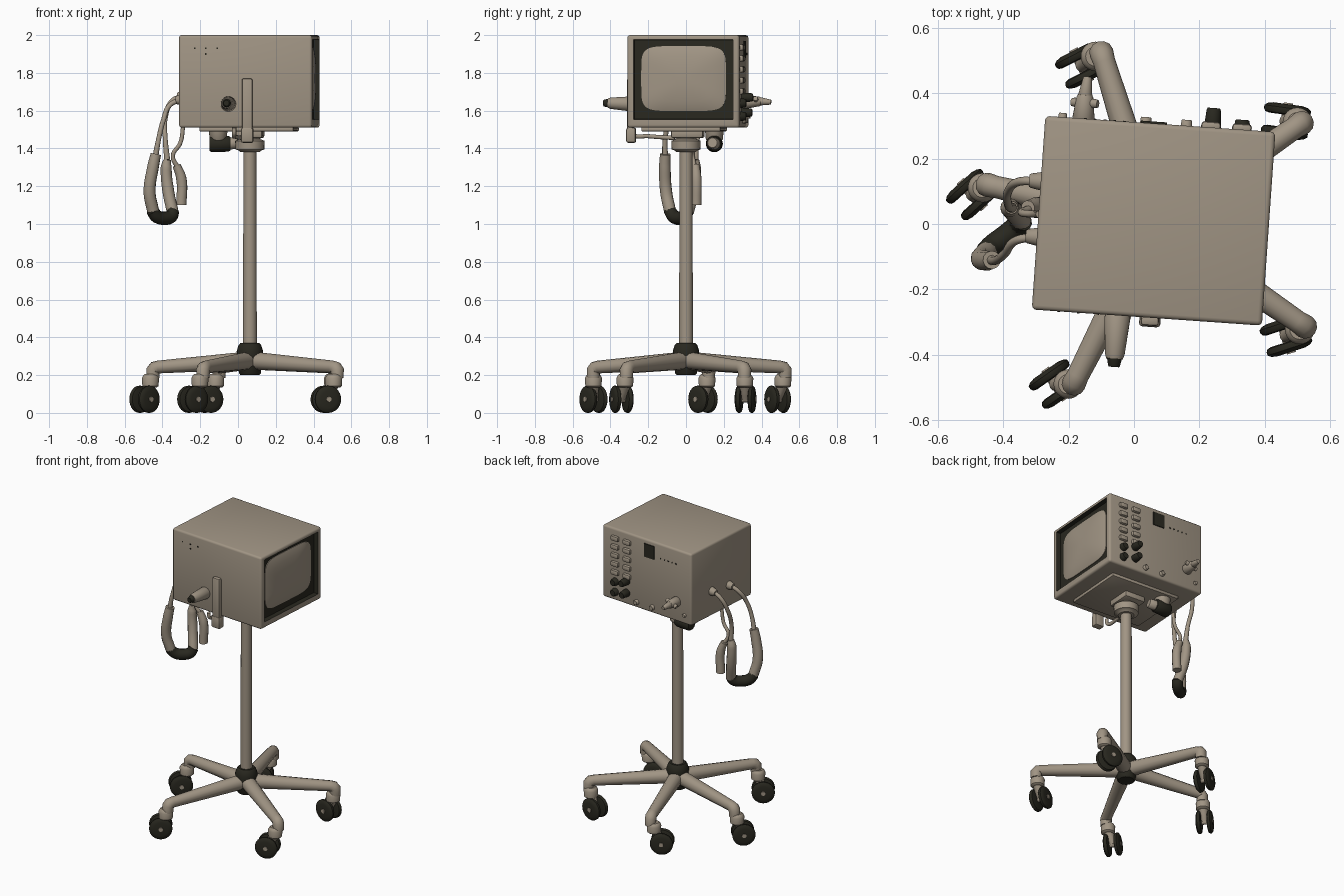
import bpy, bmesh, math
from mathutils import Vector, Matrix

if "Cube" in bpy.data.objects:
    bpy.data.objects.remove(bpy.data.objects["Cube"])


def material(name, rgb):
    m = bpy.data.materials.new(name)
    m.diffuse_color = (*rgb, 1)
    m.use_nodes = True
    m.node_tree.nodes["Principled BSDF"].inputs["Base Color"].default_value = m.diffuse_color
    return m


BEIGE = material("beige_grey", (0.355, 0.300, 0.232))
DARK = material("near_black", (0.022, 0.021, 0.014))

# monitor case is turned slightly about the pole
CASE = Matrix.Translation((0.06, 0.01, 0)) @ Matrix.Rotation(math.radians(-4.0), 4, 'Z')


def L(x, y, z):
    return CASE @ Vector((x, y, z))


def finish(name, bm, mats, matrix=None):
    if matrix:
        bm.transform(matrix)
    bmesh.ops.recalc_face_normals(bm, faces=bm.faces)
    me = bpy.data.meshes.new(name)
    bm.to_mesh(me)
    bm.free()
    for m in mats:
        me.materials.append(m)
    me.shade_smooth()
    me.set_sharp_from_angle(angle=math.radians(40))
    ob = bpy.data.objects.new(name, me)
    bpy.context.collection.objects.link(ob)
    return ob


def cube_bm(c, size, bev, seg=2):
    bm = bmesh.new()
    bmesh.ops.create_cube(bm, size=1)
    bmesh.ops.scale(bm, vec=size, verts=bm.verts)
    if bev:
        bmesh.ops.bevel(bm, geom=bm.edges[:], offset=bev, segments=seg, profile=0.5, affect='EDGES')
    bmesh.ops.translate(bm, vec=c, verts=bm.verts)
    return bm


def box(name, c, size, mat, bev=0.006):
    return finish(name, cube_bm(c, size, bev), [mat], CASE)


def lathe(name, a, b, profile, mat, seg=24):
    """Profile of (fraction along a-b, radius) spun round the axis a-b."""
    a, b = Vector(a), Vector(b)
    q = (b - a).to_track_quat('Z', 'Y').to_matrix()
    bm = bmesh.new()
    rings = []
    for t, r in profile:
        o = a.lerp(b, t)
        rings.append([bm.verts.new(o + q @ Vector((r * math.cos(k * math.tau / seg),
                     r * math.sin(k * math.tau / seg), 0))) for k in range(seg)])
    for r0, r1 in zip(rings, rings[1:]):
        for k in range(seg):
            bm.faces.new((r0[k], r0[(k + 1) % seg], r1[(k + 1) % seg], r1[k]))
    bm.faces.new(rings[0])
    bm.faces.new(rings[-1])
    return finish(name, bm, [mat])


def cyl(name, a, b, r0, r1, mat):
    return lathe(name, a, b, [(0, r0 * .85), (.1, r0), (.9, r1), (1, r1 * .85)], mat)


def tube(name, pts, mat, smooth=True):
    """Round tube through points (x, y, z, radius)."""
    cu = bpy.data.curves.new(name, 'CURVE')
    cu.dimensions = '3D'
    cu.bevel_depth = 1
    cu.bevel_resolution = 4
    cu.resolution_u = 8
    cu.use_fill_caps = True
    sp = cu.splines.new('BEZIER' if smooth else 'POLY')
    items = sp.bezier_points if smooth else sp.points
    items.add(len(pts) - 1)
    for p, (x, y, z, r) in zip(items, pts):
        p.co = (x, y, z) if smooth else (x, y, z, 1)
        p.radius = r
        if smooth:
            p.handle_left_type = p.handle_right_type = 'AUTO'
    tmp = bpy.data.objects.new(name + "_path", cu)
    bpy.context.collection.objects.link(tmp)
    bpy.context.view_layer.update()
    me = bpy.data.meshes.new_from_object(tmp.evaluated_get(bpy.context.evaluated_depsgraph_get()))
    bm = bmesh.new()
    bm.from_mesh(me)
    bpy.data.objects.remove(tmp)
    for f in bm.faces:
        f.material_index = 0
    return finish(name, bm, [mat])


# monitor case with a dark recess on the screen side
bm = cube_bm((0, 0, 1.755), (0.706, 0.594, 0.49), 0.014, 3)
face = max((f for f in bm.faces if f.normal.x > 0.99), key=lambda f: f.calc_area())
bmesh.ops.inset_region(bm, faces=[face], thickness=0.027)
bmesh.ops.translate(bm, vec=(0, 0, 0.009), verts=face.verts)
walls = bmesh.ops.inset_region(bm, faces=[face], thickness=0.004, depth=-0.03)['faces']
for f in walls + [face]:
    f.material_index = 1
finish("monitor_case", bm, [BEIGE, DARK], CASE)

# bulging picture tube
bm = bmesh.new()
rings = []
for s, x in ((1, .318), (1, .327), (.9, .334), (.7, .342), (.45, .348), (.2, .351)):
    ring = []
    for k in range(48):
        c, n = math.cos(k * math.tau / 48), math.sin(k * math.tau / 48)
        e = 0.36 + 0.3 * (1 - s)
        ring.append(bm.verts.new((x, 0.225 * s * math.copysign(abs(c) ** e, c),
                                  1.77 + 0.172 * s * math.copysign(abs(n) ** e, n))))
    rings.append(ring)
for r0, r1 in zip(rings, rings[1:]):
    for k in range(48):
        bm.faces.new((r0[k], r0[(k + 1) % 48], r1[(k + 1) % 48], r1[k]))
bm.faces.new(rings[-1])
finish("screen_glass", bm, [BEIGE], CASE)

# front side: strap bracket, tapered plug, small marks
box("front_bracket", (0.01, -0.306, 1.605), (0.055, 0.03, 0.33), BEIGE, 0.008)
box("front_bracket_foot", (0.01, -0.30, 1.47), (0.065, 0.05, 0.08), BEIGE, 0.01)
cyl("front_plug", L(-.09, -.29, 1.635), L(-.09, -.43, 1.64), .04, .03, BEIGE)
cyl("front_plug_tip", L(-.09, -.42, 1.64), L(-.09, -.455, 1.64), .024, .018, DARK)
for i, (x, z) in enumerate(((-.27, 1.93), (-.21, 1.90), (-.21, 1.93), (-.15, 1.93))):
    box(f"front_mark_{i}", (x, -.297, z), (.008, .004, .008), DARK, 0)

# control side: two button columns, dark knobs, plate, connector
for i in range(5):
    for x in (.25, .155):
        box(f"button_{i}", (x, .30, 1.935 - .058 * i), (.06, .03, .034), BEIGE, .01)
for i, (x, z, d) in enumerate(((.25, 1.64, .03), (.16, 1.67, .06), (.25, 1.57, .03), (.16, 1.59, .055))):
    cyl(f"control_knob_{i}", L(x, .29, z), L(x, .297 + d, z), .026, .022, DARK)
box("control_plate", (-.02, .297, 1.925), (.08, .012, .09), DARK, 0)
for i in range(5):
    box(f"control_mark_{i}", (-.11 - .03 * i, .297, 1.90), (.008, .004, .008), DARK, 0)
cyl("small_socket_a", L(-.045, .29, 1.55), L(-.045, .315, 1.55), .018, .016, BEIGE)
cyl("small_socket_b", L(.08, .29, 1.55), L(.08, .315, 1.55), .018, .016, BEIGE)
cyl("small_socket_c", L(-.30, .29, 1.57), L(-.30, .31, 1.57), .014, .012, BEIGE)
cyl("back_connector", L(-.236, .29, 1.645), L(-.236, .37, 1.65), .034, .026, BEIGE)
cyl("back_connector_tip", L(-.236, .36, 1.65), L(-.232, .425, 1.645), .022, .014, BEIGE)
cyl("back_connector_bar", L(-.275, .345, 1.635), L(-.195, .345, 1.665), .014, .014, BEIGE)

# underside: plate, mount, rail, dark plug
box("under_plate", (.0, -.02, 1.502), (.50, .42, .024), BEIGE)
box("mount_block", (.0, .0, 1.48), (.15, .17, .05), BEIGE, .012)
tube("under_rail", [(-.02, -.285, 1.51, .011), (-.02, -.28, 1.475, .011), (-.02, -.2, 1.465, .011),
                    (.02, -.06, 1.455, .011)], BEIGE)
cyl("under_plug", (-.15, .15, 1.425), (-.04, .15, 1.425), .045, .042, DARK)
cyl("under_plug_neck", (-.05, .15, 1.425), (.0, .14, 1.43), .032, .03, BEIGE)
cyl("under_plug_stem", (-.105, .15, 1.44), (-.105, .15, 1.51), .045, .05, BEIGE)

# pole, collar and hub
P = (0.063, 0.0)
lathe("pole", (*P, .25), (*P, 1.42), [(0, .037), (1, .034)], BEIGE)
lathe("collar", (*P, 1.38), (*P, 1.50),
      [(0, .05), (.08, .06), (.12, .076), (.5, .078), (.58, .055), (.75, .055), (.85, .07), (1, .072)], BEIGE)
lathe("hub", (*P, .20), (*P, .37), [(0, .05), (.06, .058), (.5, .066), (.75, .07), (.93, .06), (1, .05)], DARK)

# five legs: elbow, wheel centre, rolling angle
LEGS = (((-.10, .525), (-.16, .485), 27), ((.515, .31), (.465, .315), -8), ((.525, -.315), (.465, -.342), 18),
        ((-.185, -.49), (-.24, -.49), 35), ((-.45, .12), (-.495, .09), 42))
for i, (e, w, ang) in enumerate(LEGS):
    E, W, H = Vector(e), Vector(w), Vector(P)
    d = (E - H).normalized()
    s, t = H + d * .04, E - d * .03
    tube(f"leg_{i}", [(*s, .275, .047), (*t, .243, .034), (*(E - d * .01), .238, .036), (*E, .225, .037),
                      (*E, .185, .034)], BEIGE, False)
    # caster: swivel housing, centre fork, twin wheels
    M = E.lerp(W, .3)
    lathe(f"caster_housing_{i}", (*M, .135), (*M, .205),
          [(0, .034), (.1, .043), (.7, .045), (.9, .038), (1, .03)], BEIGE)
    tube(f"caster_fork_{i}", [(*M, .16, .034), (*E.lerp(W, .6), .12, .028), (*W, .075, .022)], BEIGE)
    n = Vector((-math.sin(math.radians(ang)), math.cos(math.radians(ang)), 0))
    c = Vector((*W, .072))
    for k in (-1, 1):
        lathe(f"caster_wheel_{i}", c + n * k * .019, c + n * k * .052,
              [(0, .055), (.1, .067), (.35, .072), (.65, .072), (.88, .062), (1, .045)], DARK, 28)
    cyl(f"caster_axle_{i}", c - n * .056, c + n * .056, .016, .016, BEIGE)

# cables on the left side with their hanging handles
cyl("cable_socket_a", (-.27, .13, 1.68), (-.32, .133, 1.675), .03, .022, BEIGE)
cyl("cable_socket_b", (-.28, -.04, 1.66), (-.33, -.037, 1.655), .03, .022, BEIGE)
tube("cable_a", [(-.29, .13, 1.68, .013), (-.35, .13, 1.65, .013), (-.385, .10, 1.56, .013),
                 (-.385, .06, 1.45, .013), (-.375, .05, 1.34, .016)], BEIGE)
tube("cable_b", [(-.30, -.04, 1.66, .013), (-.36, -.05, 1.63, .013), (-.395, -.09, 1.55, .013),
                 (-.42, -.11, 1.45, .013), (-.44, -.11, 1.34, .016)], BEIGE)
tube("cable_c", [(-.29, .03, 1.52, .011), (-.305, .03, 1.43, .011), (-.345, .035, 1.36, .011),
                 (-.32, .045, 1.30, .013)], BEIGE)
tube("handle_a", [(-.375, .05, 1.34, .02), (-.38, .05, 1.30, .029), (-.37, .04, 1.18, .031),
                  (-.345, .01, 1.06, .031)], BEIGE)
tube("handle_b", [(-.435, -.11, 1.37, .028), (-.45, -.112, 1.30, .031), (-.468, -.105, 1.17, .032),
                  (-.45, -.085, 1.07, .032)], BEIGE)
tube("handle_c", [(-.325, .05, 1.31, .022), (-.30, .055, 1.24, .028), (-.30, .055, 1.10, .028)], BEIGE)
tube("handle_grip", [(-.455, -.088, 1.075, .033), (-.43, -.065, 1.04, .035), (-.39, -.035, 1.03, .035),
                     (-.355, -.005, 1.04, .035), (-.343, .01, 1.07, .033)], DARK)
